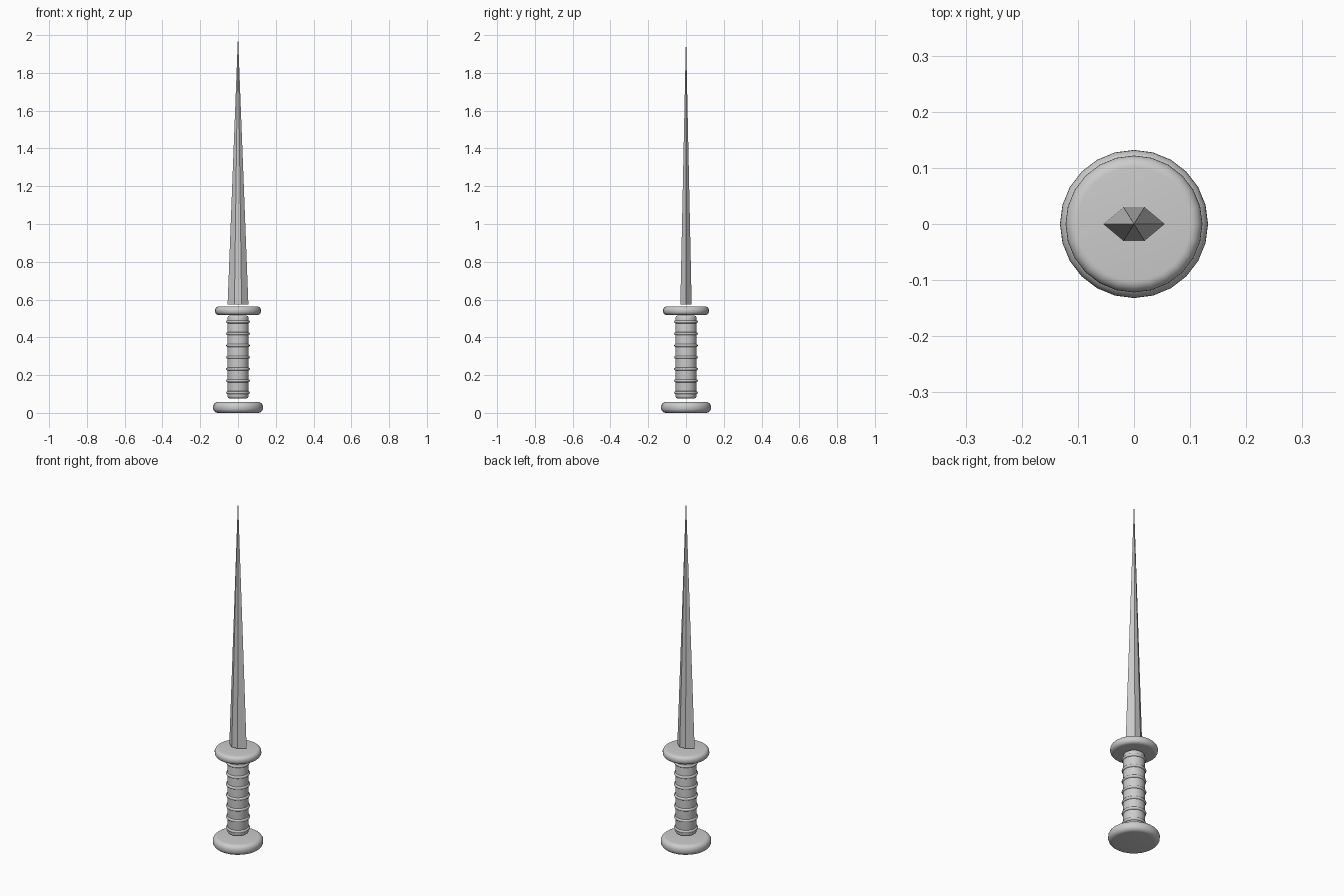
import bpy, bmesh, math

if "Cube" in bpy.data.objects:
    bpy.data.objects.remove(bpy.data.objects["Cube"])

def lathe(name, profile, sides=24):
    """Spin a (radius, z) profile around z; both ends are capped."""
    bm = bmesh.new()
    rings = []
    for r, z in profile:
        rings.append([bm.verts.new((r * math.cos(2 * math.pi * i / sides),
                                    r * math.sin(2 * math.pi * i / sides), z))
                      for i in range(sides)])
    for a, b in zip(rings, rings[1:]):
        for i in range(sides):
            j = (i + 1) % sides
            bm.faces.new((a[i], a[j], b[j], b[i]))
    bm.faces.new(rings[0][::-1])
    bm.faces.new(rings[-1])
    return finish(name, bm, 40)

def finish(name, bm, angle):
    me = bpy.data.meshes.new(name)
    bm.to_mesh(me)
    bm.free()
    ob = bpy.data.objects.new(name, me)
    bpy.context.collection.objects.link(ob)
    bpy.ops.object.select_all(action='DESELECT')
    ob.select_set(True)
    bpy.context.view_layer.objects.active = ob
    bpy.ops.object.shade_smooth_by_angle(angle=math.radians(angle))
    return ob

def rounded(radius, z0, z1, bevel, steps=6):
    """Profile of a cylinder with rounded rims."""
    arc = [(math.sin(t), math.cos(t)) for t in
           (math.pi / 2 * k / steps for k in range(steps + 1))]
    low = [(radius - bevel + bevel * s, z0 + bevel - bevel * c) for s, c in arc]
    high = [(radius - bevel + bevel * s, z1 - bevel + bevel * c) for s, c in reversed(arc)]
    return low + high

# Pommel and guard discs, grip core
lathe("pommel", rounded(0.132, 0.0, 0.058, 0.026))
lathe("guard", rounded(0.122, 0.518, 0.564, 0.021))
lathe("grip", rounded(0.056, 0.076, 0.516, 0.014, 4))

# Raised rings around the grip
for k in range(7):
    bpy.ops.mesh.primitive_torus_add(major_radius=0.055, minor_radius=0.008,
                                     major_segments=24, minor_segments=8,
                                     location=(0, 0, 0.107 + 0.0625 * k))
    bpy.context.object.name = f"grip_ring_{k + 1}"
    bpy.ops.object.shade_smooth()

# Six-sided tapering blade
bm = bmesh.new()
section = [(0.055, 0), (0.019, 0.03), (-0.019, 0.03),
           (-0.055, 0), (-0.019, -0.03), (0.019, -0.03)]
base = [bm.verts.new((x, y, 0.575)) for x, y in section]
tip = bm.verts.new((0, 0, 2.0))
bm.faces.new(base[::-1])
for i in range(6):
    bm.faces.new((base[i], base[(i + 1) % 6], tip))
finish("blade", bm, 20)
